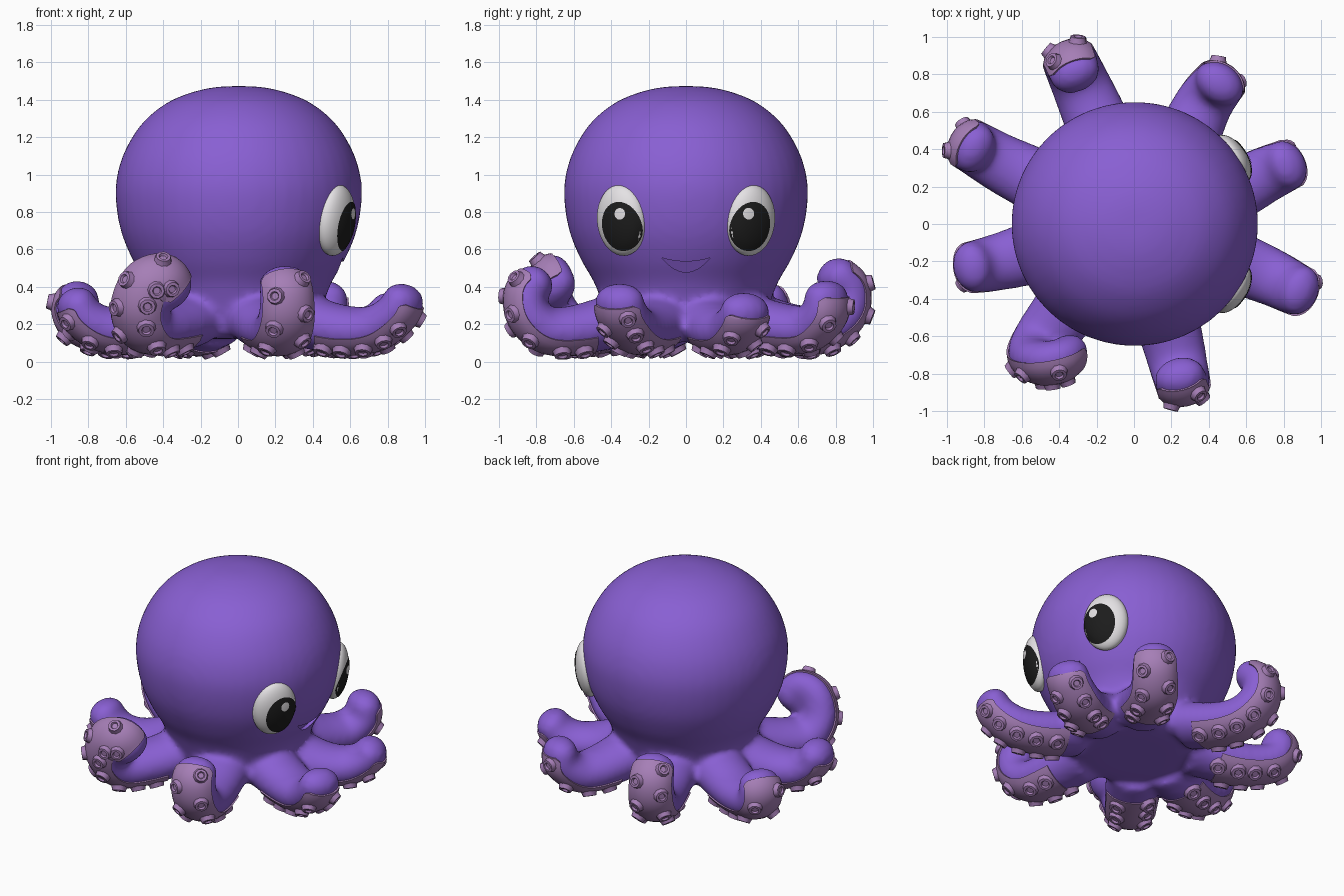
import bpy, bmesh, math
from mathutils import Vector, Matrix

if "Cube" in bpy.data.objects:
    bpy.data.objects.remove(bpy.data.objects["Cube"])


def material(name, col):
    m = bpy.data.materials.new(name)
    m.diffuse_color = (*col, 1)
    m.use_nodes = True
    m.node_tree.nodes["Principled BSDF"].inputs["Base Color"].default_value = m.diffuse_color
    return m


PURPLE = material("purple skin", (0.25, 0.115, 0.65))
MAUVE = material("mauve underside", (0.38, 0.21, 0.47))
WHITE = material("eye white", (0.78, 0.76, 0.78))
BLACK = material("pupil black", (0.012, 0.012, 0.012))


def finish(name, bm, mat, angle=None):
    bmesh.ops.recalc_face_normals(bm, faces=bm.faces)
    me = bpy.data.meshes.new(name)
    bm.to_mesh(me)
    bm.free()
    me.materials.append(mat)
    ob = bpy.data.objects.new(name, me)
    bpy.context.collection.objects.link(ob)
    if angle:
        bpy.ops.object.select_all(action='DESELECT')
        ob.select_set(True)
        bpy.context.view_layer.objects.active = ob
        bpy.ops.object.shade_smooth_by_angle(angle=math.radians(angle))
    return ob


def loft(bm, rings):
    """Skin closed rings of points and cap both ends."""
    vs = [[bm.verts.new(p) for p in r] for r in rings]
    n = len(vs[0])
    for a, b in zip(vs, vs[1:]):
        for i in range(n):
            bm.faces.new((a[i], a[(i + 1) % n], b[(i + 1) % n], b[i]))
    bm.faces.new(vs[0][::-1])
    bm.faces.new(vs[-1])


def circle(c, u, v, r, n):
    return [c + u * (r * math.cos(2 * math.pi * i / n)) + v * (r * math.sin(2 * math.pi * i / n)) for i in range(n)]


def spline(pts, per=7):
    p = [Vector(q) for q in pts]
    p = [2 * p[0] - p[1]] + p + [2 * p[-1] - p[-2]]
    out = []
    for i in range(1, len(p) - 2):
        a, b, c, d = p[i - 1:i + 3]
        for k in range(per):
            t = k / per
            out.append(0.5 * (2 * b + (c - a) * t + (2 * a - 5 * b + 4 * c - d) * t * t
                              + (3 * b - a - 3 * c + d) * t ** 3))
    return out + [p[-2]]


WIDE = 1.28     # arms are wider than tall


def frames(pts):
    """Position, tangent, underside direction, side, radius and length along an arm."""
    c = spline([(x * .975, y * .975, z) for x, y, z in pts])
    tan = [(c[min(i + 1, len(c) - 1)] - c[max(i - 1, 0)]).normalized() for i in range(len(c))]
    down = Vector((0, 0, -1))
    lens = [0.0]
    for a, b in zip(c, c[1:]):
        lens.append(lens[-1] + (b - a).length)
    out = []
    for i, t in enumerate(tan):
        if i:
            down = tan[i - 1].rotation_difference(t) @ down
        down = (down - t * down.dot(t)).normalized()
        s = lens[i] / lens[-1]
        out.append((c[i], t, down, t.cross(down), 0.147 - 0.04 * s, lens[i]))
    p, t, d, s, r, l = out[-1]
    for a in (20, 40, 58, 74, 85):          # rounded tip
        a = math.radians(a)
        out.append((p + t * (r * 0.8 * math.sin(a)), t, d, s, r * math.cos(a), l + r * 0.8 * math.sin(a)))
    return out


ARMS = [
    [(.35, -.14, .22), (.58, -.22, .17), (.75, -.29, .18), (.87, -.35, .26), (.91, -.365, .33)],
    [(.35, .12, .22), (.56, .19, .17), (.70, .26, .17), (.81, .31, .23), (.84, .325, .28)],
    [(.24, .33, .22), (.32, .53, .18), (.39, .67, .18), (.46, .76, .26), (.47, .77, .35)],
    [(-.13, .38, .22), (-.22, .60, .17), (-.29, .76, .18), (-.34, .87, .27), (-.345, .885, .39), (-.32, .82, .46)],
    [(-.37, .16, .22), (-.58, .26, .17), (-.74, .34, .17), (-.86, .41, .21), (-.90, .43, .29), (-.87, .41, .34)],
    [(-.38, -.10, .22), (-.60, -.17, .17), (-.75, -.21, .18), (-.85, -.23, .24), (-.89, -.235, .31)],
    [(-.26, -.30, .22), (-.40, -.50, .18), (-.50, -.64, .18), (-.54, -.73, .28), (-.50, -.76, .40),
     (-.41, -.75, .435), (-.36, -.72, .38)],
    [(.13, -.38, .22), (.20, -.60, .17), (.24, -.76, .17), (.265, -.86, .25), (.265, -.88, .36), (.25, -.83, .42)],
]
X, Y, Z = Vector((1, 0, 0)), Vector((0, 1, 0)), Vector((0, 0, 1))

# Body: lathed head fused with the eight arm tubes, then softened
body = bmesh.new()
PROFILE = [(.005, 1.473), (.12, 1.468), (.25, 1.44), (.39, 1.38), (.52, 1.27), (.612, 1.12), (.655, .97), (.655, .83),
           (.625, .68), (.565, .54), (.50, .43), (.46, .33), (.42, .22), (.36, .13), (.01, .12)]
loft(body, [circle(Z * p.z + X * .004, X, Y * .99, max(p.x, .005), 48)
            for p in spline([(r, 0, z) for r, z in PROFILE], 4)])
under, cups = bmesh.new(), bmesh.new()
for pts in ARMS:
    fr = frames(pts)
    loft(body, [circle(p, d, s * WIDE, r, 20) for p, t, d, s, r, l in fr])
    total = fr[-1][5]

    # Mauve underside strip, its edges tucked into the arm and narrowing at the tip
    rings = []
    for p, t, d, s, r, l in [f for f in fr if 0.14 < f[5] < total - .06]:
        half = 68 * min(1, .55 + (total - .06 - l) / .12)
        arc = [(math.radians(half * (k / 5 - 1)), r + 0.005) for k in range(11)]
        arc = [(arc[0][0], r * .8)] + arc + [(arc[-1][0], r * .8)]
        rings.append([p + d * (q * math.cos(a)) + s * (q * WIDE * math.sin(a)) for a, q in arc])
    loft(under, rings)

    # Two staggered rows of suckers
    count = round((total - 0.25) / 0.125)
    for k in range(count + 1):
        for side in (-1, 1):
            want = 0.2 + (total - 0.33) * (k + 0.2 * side) / (count + 0.3)
            p, t, d, s, r, l = min(fr[:-3], key=lambda f: abs(f[5] - want))
            a = math.radians(33 * side)
            n = (d * math.cos(a) + s * (math.sin(a) / WIDE)).normalized()
            v = n.cross(t)
            q = 0.054 - 0.012 * l / total
            base = p + d * (r * math.cos(a)) + s * (r * WIDE * math.sin(a))
            loft(cups, [circle(base + n * h, t, v, q * w, 10)
                        for w, h in ((1.25, -.02), (1.0, .008), (.9, .027), (.55, .028), (.42, .016))])

ob = finish("body_and_arms", body, PURPLE)
rm = ob.modifiers.new("fuse", 'REMESH')
rm.mode = 'VOXEL'
rm.voxel_size = 0.02
rm.use_smooth_shade = True
sm = ob.modifiers.new("soften", 'SMOOTH')
sm.factor = 0.5
sm.iterations = 12
finish("arm_undersides", under, MAUVE, 50)
finish("suckers", cups, MAUVE, 50)

# Smiling mouth: a crescent pocket cut into the body
mouth = bmesh.new()
ys = [-.13 + .26 * k / 12 for k in range(13)]
edge = [(y, .535 + .02 * (y / .13) ** 2) for y in ys]
edge += [(y, .478 + .077 * (y / .13) ** 2) for y in ys[-2:0:-1]]
loft(mouth, [[Vector((.505 + (z - .48) * .55 - .25 * y * y, y, z)) for y, z in edge],
             [Vector((.75, y, z)) for y, z in edge]])
cutter = finish("mouth_cutter", mouth, PURPLE)
cutter.hide_render = True
cutter.display_type = 'WIRE'
bo = ob.modifiers.new("mouth", 'BOOLEAN')
bo.operation = 'DIFFERENCE'
bo.object = cutter

# Eyes: flattened ball with pupil and glint laid on its surface
A, B, C = 0.147, 0.191, 0.08


def patch(name, m, u0, v0, ru, rv, off, mat):
    bm = bmesh.new()

    def at(f, i):
        u = u0 + ru * f * math.cos(i * math.pi / 16)
        v = v0 + rv * f * math.sin(i * math.pi / 16)
        return m @ Vector((C * math.sqrt(max(0, 1 - (u / A) ** 2 - (v / B) ** 2)) + off, u, v))
    rows = [[bm.verts.new(at(f / 6, i)) for i in range(32)] for f in range(1, 7)]
    mid = bm.verts.new(at(0, 0))
    for i in range(32):
        j = (i + 1) % 32
        bm.faces.new((mid, rows[0][i], rows[0][j]))
        for a, b in zip(rows, rows[1:]):
            bm.faces.new((a[i], b[i], b[j], a[j]))
    # keep the patch facing outward
    o = finish(name, bm, mat, 60)
    if o.data.polygons[0].normal.dot(m.to_3x3() @ X) < 0:
        o.data.flip_normals()


for side, label in ((-1, "right"), (1, "left")):
    az = math.radians(32 * side)
    m = (Matrix.Translation((.616 * math.cos(az), .65 * math.sin(az), .755))
         @ Matrix.Rotation(az, 4, 'Z') @ Matrix.Rotation(math.radians(7), 4, 'Y'))
    ball = bmesh.new()
    bmesh.ops.create_uvsphere(ball, u_segments=32, v_segments=20, radius=1,
                              matrix=m @ Matrix.Diagonal((C, A, B, 1)))
    finish(label + "_eye", ball, WHITE, 60)
    patch(label + "_pupil", m, -.03 * side, -.026, .112, .134, .004, BLACK)
    patch(label + "_glint", m, -.052 * side - .01, .045, .03, .031, .008, WHITE)
